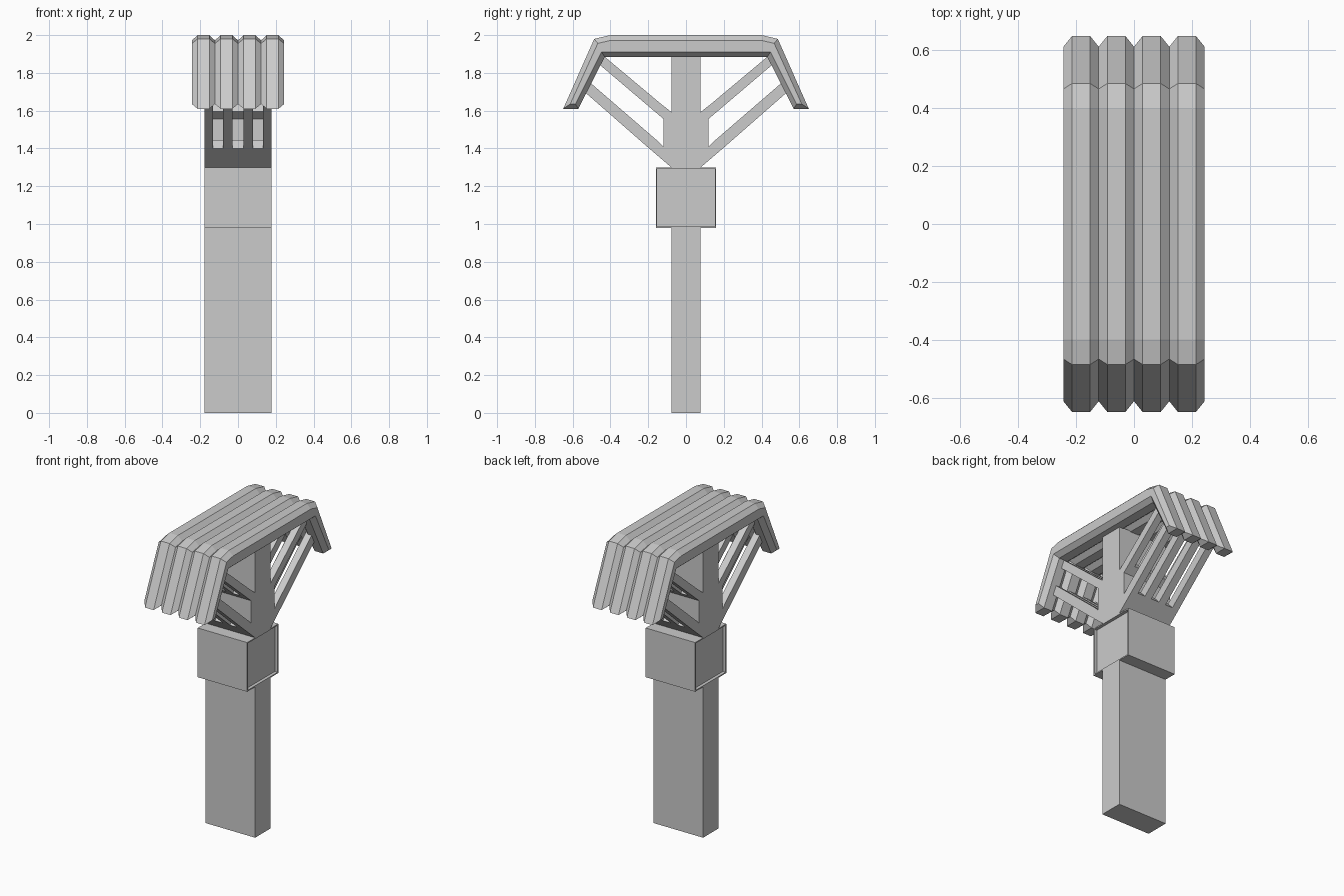
import bpy, bmesh

if "Cube" in bpy.data.objects:
    bpy.data.objects.remove(bpy.data.objects["Cube"])

W = 0.178  # half width of the post in x


def mesh_object(name, bm):
    bmesh.ops.recalc_face_normals(bm, faces=bm.faces)
    me = bpy.data.meshes.new(name)
    bm.to_mesh(me)
    bm.free()
    ob = bpy.data.objects.new(name, me)
    bpy.context.collection.objects.link(ob)
    return ob


def prism(name, profile, x0, x1):
    """Extrude a (y, z) outline along x."""
    bm = bmesh.new()
    a = [bm.verts.new((x0, y, z)) for y, z in profile]
    b = [bm.verts.new((x1, y, z)) for y, z in profile]
    n = len(profile)
    bm.faces.new(a)
    bm.faces.new(b)
    for i in range(n):
        j = (i + 1) % n
        bm.faces.new((a[i], a[j], b[j], b[i]))
    return mesh_object(name, bm)


def mirrored(half):
    return half + [(-y, z) for y, z in reversed(half)]


# Lower post
prism("post", mirrored([(-0.078, 0), (-0.078, 0.98)]), -W, W)

# Upper post with hub and strut roots in one outline
prism("post_hub", mirrored([
    (-0.078, 1.30), (-0.195, 1.40), (-0.155, 1.444), (-0.12, 1.41),
    (-0.12, 1.557), (-0.165, 1.595), (-0.135, 1.638), (-0.078, 1.593),
    (-0.078, 1.89)]), -W, W)

# Slatted struts, four slats each, mirrored front to back
lower = [(-0.195, 1.40), (-0.155, 1.444), (-0.515, 1.755), (-0.545, 1.706)]
upper = [(-0.165, 1.595), (-0.135, 1.638), (-0.43, 1.885), (-0.465, 1.85)]
slats = [(-W, -0.132), (-0.079, -0.029), (0.029, 0.079), (0.132, W)]
for s in (1, -1):
    for kind, prof in (("lower", lower), ("upper", upper)):
        for x0, x1 in slats:
            prism(kind + "_strut", [(s * y, z) for y, z in prof], x0, x1)

# Box around the post with a thin-rimmed recess on both ends
bm = bmesh.new()
bmesh.ops.create_cube(bm, size=1)
for v in bm.verts:
    v.co = (v.co.x * 2 * W, v.co.y * 0.32, 1.14 + v.co.z * 0.32)
bm.normal_update()
ends = [f for f in bm.faces if abs(f.normal.x) > 0.9]
for f in ends:
    bmesh.ops.inset_individual(bm, faces=[f], thickness=0.011)
    bm.normal_update()
    d = -0.02 if f.normal.x > 0 else 0.02
    ring = bmesh.ops.extrude_discrete_faces(bm, faces=[f])["faces"]
    bmesh.ops.translate(bm, verts=ring[0].verts, vec=(d, 0, 0))
bmesh.ops.remove_doubles(bm, verts=bm.verts, dist=1e-5)
mesh_object("post_box", bm)

# Roof ribs: chamfered section swept along four bent edge paths
outer_flat = mirrored([(-0.65, 1.61), (-0.486, 1.98), (-0.40, 2.0)])
outer_edge = mirrored([(-0.613, 1.635), (-0.467, 1.956), (-0.40, 1.972)])
inner_edge = mirrored([(-0.585, 1.635), (-0.447, 1.91), (-0.40, 1.91)])
inner_flat = mirrored([(-0.57, 1.61), (-0.43, 1.885), (-0.40, 1.885)])
section = [(-0.031, outer_flat), (0.031, outer_flat), (0.061, outer_edge), (0.061, inner_edge),
           (0.031, inner_flat), (-0.031, inner_flat), (-0.061, inner_edge), (-0.061, outer_edge)]
for k in range(4):
    cx = (k - 1.5) * 0.122
    bm = bmesh.new()
    loops = [[bm.verts.new((cx + dx, *path[i])) for dx, path in section] for i in range(6)]
    for a, b in zip(loops, loops[1:]):
        for i in range(8):
            j = (i + 1) % 8
            bm.faces.new((a[i], a[j], b[j], b[i]))
    for lp in (loops[0], loops[-1]):
        for q in ((0, 1, 4, 5), (1, 2, 3, 4), (0, 5, 6, 7)):
            bm.faces.new([lp[i] for i in q])
    mesh_object("roof_rib", bm)
